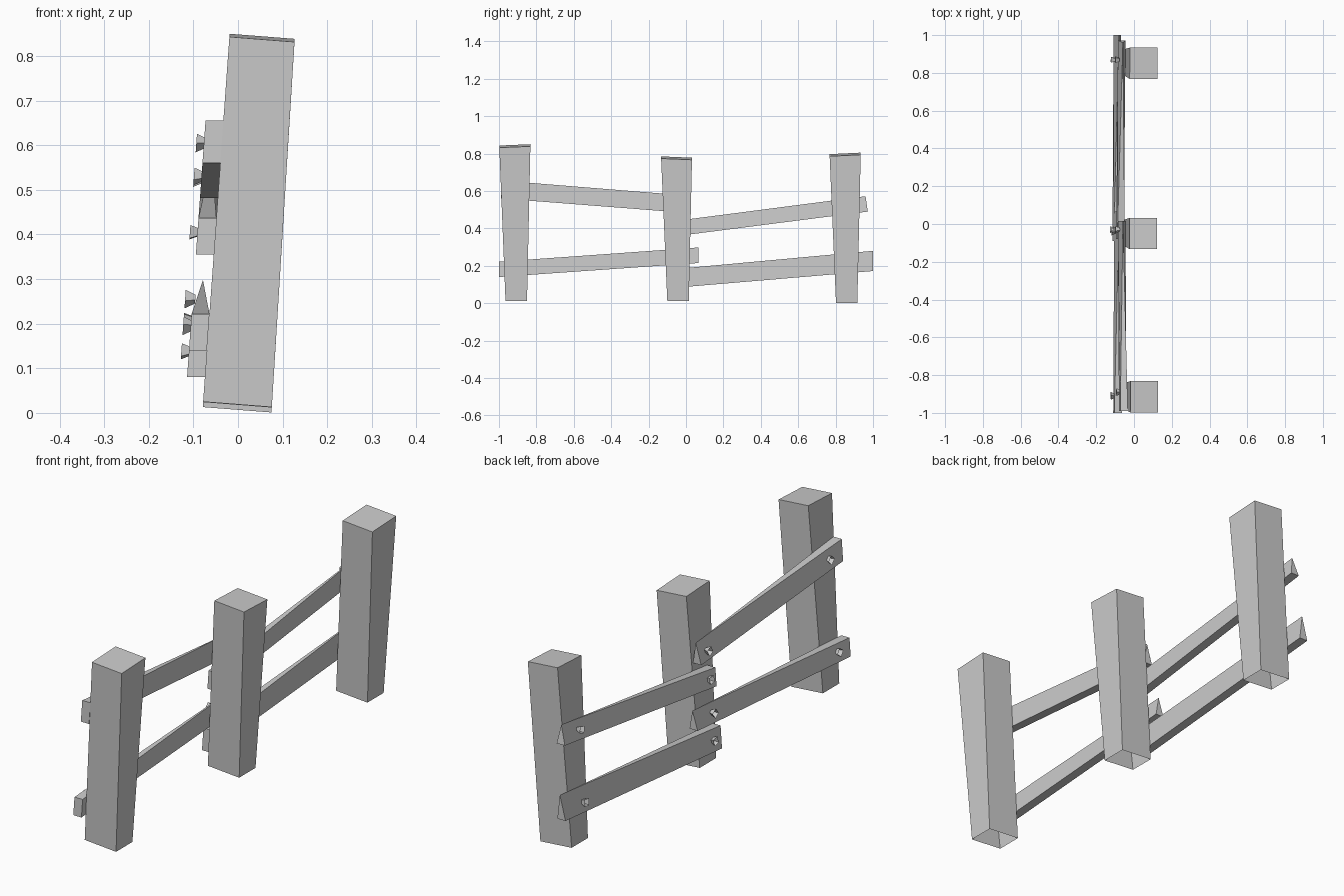
import bpy, bmesh, math
from mathutils import Vector, Matrix

if "Cube" in bpy.data.objects:
    bpy.data.objects.remove(bpy.data.objects["Cube"])

LEAN = 0.072                      # sideways lean of the whole fence: dx per dz


def side_x(z):                    # x of the posts' rail-side face at height z
    return -0.08 + LEAN * z


def make(name, verts, faces):
    mesh = bpy.data.meshes.new(name)
    mesh.from_pydata(verts, [], faces)
    bm = bmesh.new()
    bm.from_mesh(mesh)
    bmesh.ops.recalc_face_normals(bm, faces=bm.faces)
    bm.to_mesh(mesh)
    bm.free()
    obj = bpy.data.objects.new(name, mesh)
    bpy.context.collection.objects.link(obj)
    return obj


# Posts: leaning, flared towards the top, open underneath
def post(name, bottom_y, top_y, bottom_z, top_z):
    verts = []
    for (y0, y1), (z0, z1), width in ((bottom_y, (bottom_z, bottom_z), 0.154),
                                      (top_y, top_z, 0.146)):
        for dx, y, z in ((0, y0, z0), (width, y0, z0), (width, y1, z1), (0, y1, z1)):
            verts.append((side_x(z) + dx, y, z - dx * 0.078))
    sides = [(i, (i + 1) % 4, 4 + (i + 1) % 4, 4 + i) for i in range(4)]
    make(name, verts, sides + [(4, 5, 6, 7)])


post("post_near", (-0.965, -0.85), (-0.998, -0.832), 0.025, (0.843, 0.85))
post("post_middle", (-0.10, 0.015), (-0.133, 0.032), 0.024, (0.785, 0.778))
post("post_far", (0.802, 0.916), (0.768, 0.934), 0.013, (0.797, 0.805))


# Rails: square at the near end, top edge pinched to a point at the far end
def rail(name, near, far):
    t = 0.04
    (y0, lo0, hi0), (y1, lo1, hi1, top_y) = near, far
    verts = [(side_x(lo0) - t, y0, lo0), (side_x(lo0), y0, lo0),
             (side_x(hi0), y0, hi0), (side_x(hi0) - t, y0, hi0),
             (side_x(lo1) - t, y1, lo1), (side_x(lo1), y1, lo1),
             (side_x(hi1) - t / 2, top_y, hi1)]
    make(name, verts, [(0, 1, 2, 3), (0, 1, 5, 4), (1, 2, 6, 5),
                       (2, 3, 6), (3, 0, 4, 6), (4, 5, 6)])


rail("upper_rail_near", (-0.99, 0.56, 0.656), (0.015, 0.482, 0.575, 0.015))
rail("lower_rail_near", (-1.0, 0.14, 0.222), (0.067, 0.215, 0.298, 0.067))
rail("upper_rail_far", (-0.08, 0.355, 0.437), (0.972, 0.49, 0.572, 0.96))
rail("lower_rail_far", (-0.09, 0.08, 0.18), (1.0, 0.172, 0.28, 1.0))


# Nails: small four-sided pegs flaring outwards, open at the head
def nail(index, y, z, turn):
    rot = Matrix.Rotation(turn, 3, 'X')
    verts = []
    for dx, r in ((-0.034, 0.010), (-0.057, 0.021)):
        for k in range(4):
            a = k * math.pi / 2
            p = rot @ Vector((dx, r * math.cos(a), r * math.sin(a)))
            verts.append((side_x(z + p.z) + p.x, y + p.y, z + p.z))
    make(f"nail_{index}", verts, [(i, (i + 1) % 4, 4 + (i + 1) % 4, 4 + i) for i in range(4)])


spots = [(-0.89, 0.605), (-0.03, 0.53), (-0.03, 0.405), (0.87, 0.525),
         (-0.91, 0.195), (-0.04, 0.255), (-0.03, 0.138), (0.87, 0.208)]
for i, (y, z) in enumerate(spots):
    nail(i + 1, y, z, i * 0.35)
